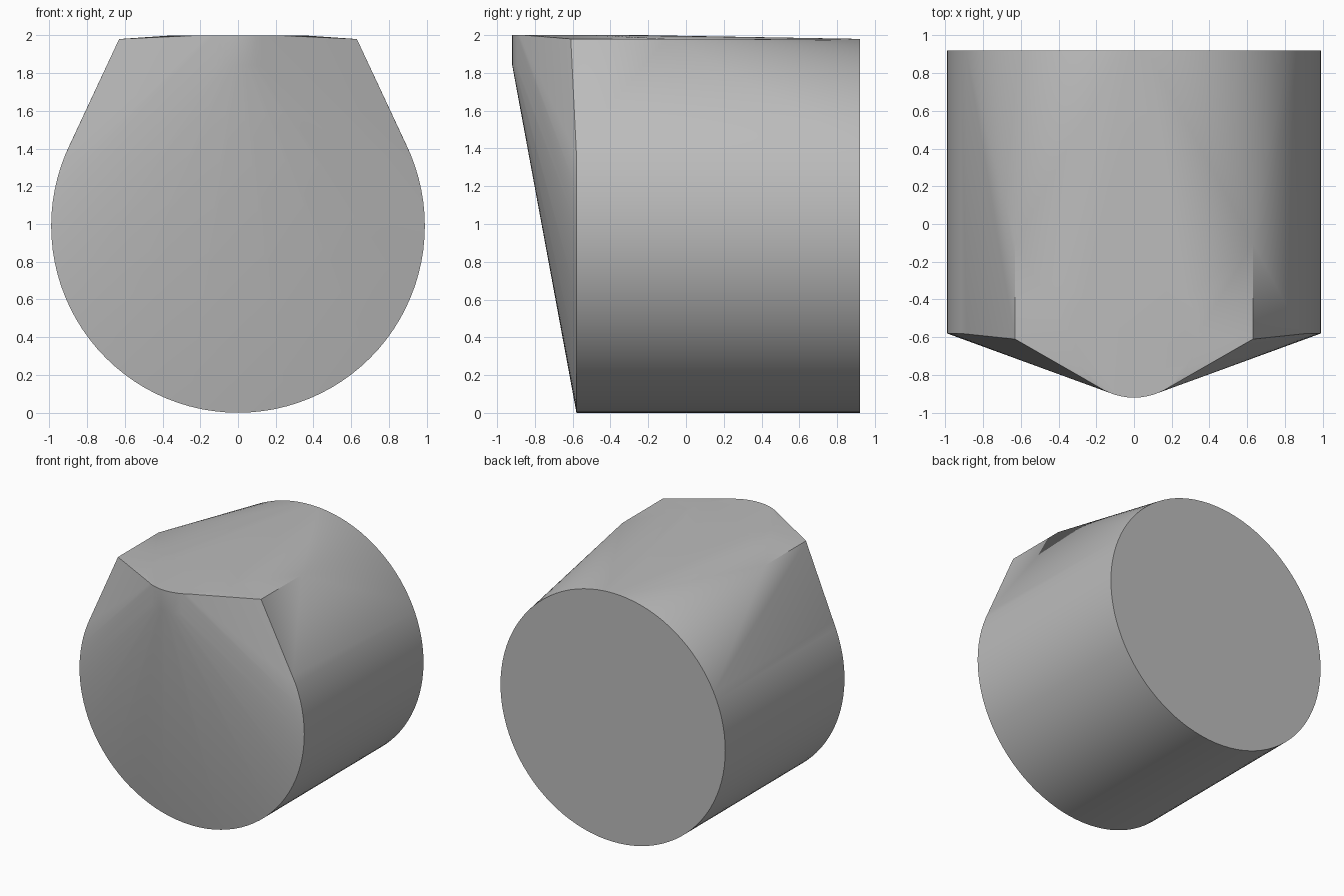
import bpy, bmesh, math

cube = bpy.data.objects.get("Cube")
if cube:
    bpy.data.objects.remove(cube, do_unlink=True)

grey = bpy.data.materials.new("plain grey")
grey.use_nodes = True
colour = (0.5, 0.5, 0.5, 1)
grey.diffuse_color = colour
grey.node_tree.nodes["Principled BSDF"].inputs["Base Color"].default_value = colour

RADIUS, FRONT, BACK = 0.99, -0.58, 0.92
SHOULDER, NOSE = 0.63, 0.34
bm = bmesh.new()


def ring(radius, count, place):
    """Add a ring of points, placed by a function of two plane coordinates."""
    for i in range(count):
        a = math.tau * i / count
        bm.verts.new(place(radius * math.sin(a), radius * math.cos(a)))


# Round barrel ends
for y in (FRONT, BACK):
    ring(RADIUS, 96, lambda u, v: (u, y, RADIUS + v))

# Upright nose cylinder, level with the front of the barrel
for z in (1.84, 2.0):
    ring(NOSE, 64, lambda u, v: (u, FRONT + v, z))

# Square shoulders
for side in (-1, 1):
    for y in (-0.61, -0.1):
        bm.verts.new((side * SHOULDER, y, 2 * RADIUS))

# Wrap one skin around all the outlines
hull = bmesh.ops.convex_hull(bm, input=bm.verts[:])
spare = {g for g in hull["geom_interior"] + hull["geom_unused"]
         if isinstance(g, bmesh.types.BMVert)}
bmesh.ops.delete(bm, geom=list(spare), context='VERTS')
bmesh.ops.dissolve_limit(bm, angle_limit=math.radians(0.1),
                         verts=bm.verts[:], edges=bm.edges[:])
bmesh.ops.recalc_face_normals(bm, faces=bm.faces[:])

mesh = bpy.data.meshes.new("hull_body")
bm.to_mesh(mesh)
bm.free()
mesh.materials.append(grey)
body = bpy.data.objects.new("hull_body", mesh)
bpy.context.collection.objects.link(body)

# Smooth shading with crisp rims
bpy.ops.object.select_all(action='DESELECT')
body.select_set(True)
bpy.context.view_layer.objects.active = body
bpy.ops.object.shade_smooth_by_angle(angle=math.radians(30))
